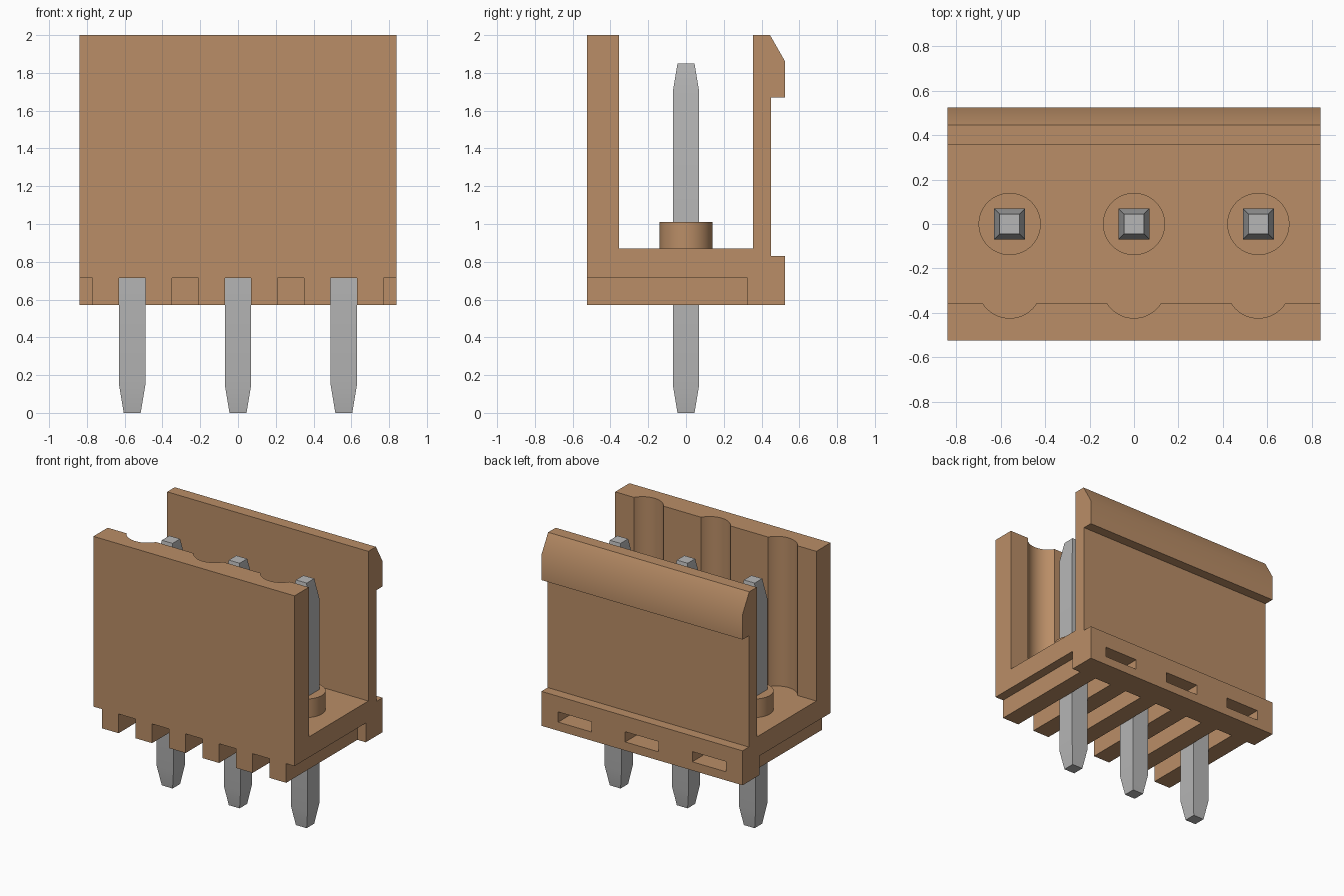
import bpy, bmesh, math
from mathutils import Matrix

if "Cube" in bpy.data.objects:
    bpy.data.objects.remove(bpy.data.objects["Cube"], do_unlink=True)


def material(name, rgb):
    m = bpy.data.materials.new(name)
    m.use_nodes = True
    m.diffuse_color = (*rgb, 1)
    m.node_tree.nodes["Principled BSDF"].inputs["Base Color"].default_value = (*rgb, 1)
    return m


TAN = material("tan plastic", (0.49, 0.27, 0.135))
METAL = material("grey metal", (0.47, 0.47, 0.47))
PITCH = 0.56
COLUMNS = [-PITCH, 0, PITCH]


def finish(name, bm, mat):
    """Turn a bmesh into a named object with one material."""
    bmesh.ops.recalc_face_normals(bm, faces=bm.faces)
    me = bpy.data.meshes.new(name)
    bm.to_mesh(me)
    bm.free()
    me.materials.append(mat)
    ob = bpy.data.objects.new(name, me)
    bpy.context.collection.objects.link(ob)
    return ob


def activate(ob):
    bpy.ops.object.select_all(action='DESELECT')
    ob.select_set(True)
    bpy.context.view_layer.objects.active = ob


def smooth(ob):
    activate(ob)
    bpy.ops.object.shade_smooth_by_angle(angle=math.radians(31))


def add_box(bm, x, y, z):
    """Box from (min, max) pairs."""
    mid = [(a + b) / 2 for a, b in (x, y, z)]
    size = [b - a for a, b in (x, y, z)]
    bmesh.ops.create_cube(bm, size=1, matrix=Matrix.Translation(mid) @ Matrix.Diagonal((*size, 1)))


def add_cylinder(bm, x, y, r, z0, z1):
    bmesh.ops.create_cone(bm, cap_ends=True, segments=64, radius1=r, radius2=r, depth=z1 - z0,
                          matrix=Matrix.Translation((x, y, (z0 + z1) / 2)))


def cut(ob, bm):
    """Subtract a bmesh from an object, then discard the cutter."""
    cutter = finish("cutter", bm, TAN)
    cutter.hide_render = True
    mod = ob.modifiers.new("cut", 'BOOLEAN')
    mod.operation, mod.solver, mod.object = 'DIFFERENCE', 'EXACT', cutter
    activate(ob)
    bpy.ops.object.modifier_apply(modifier=mod.name)
    bpy.data.objects.remove(cutter, do_unlink=True)


# Housing: side profile (y, z) extruded along x, with tall front wall and hooked back wall
profile = [(-0.525, 0.57), (0.525, 0.57), (0.525, 0.83), (0.45, 0.83), (0.45, 1.67),
           (0.525, 1.67), (0.525, 1.86), (0.445, 2.0), (0.355, 2.0), (0.355, 0.87),
           (-0.355, 0.87), (-0.355, 2.0), (-0.525, 2.0)]
bm = bmesh.new()
face = bm.faces.new([bm.verts.new((-0.84, y, z)) for y, z in profile])
ext = bmesh.ops.extrude_face_region(bm, geom=[face])
bmesh.ops.translate(bm, vec=(1.68, 0, 0),
                    verts=[v for v in ext["geom"] if isinstance(v, bmesh.types.BMVert)])
housing = finish("housing", bm, TAN)

# Rounded grooves in the inside of the front wall
bm = bmesh.new()
for x in COLUMNS:
    add_cylinder(bm, x, -0.28, 0.144, 0.87, 2.2)
cut(housing, bm)

# Channels under the base, open at the front, including half channels at both ends
bm = bmesh.new()
for i in range(-3, 4):
    x = i * PITCH / 2
    add_box(bm, (x - 0.07, x + 0.07), (-0.7, 0.325), (0.4, 0.715))
cut(housing, bm)

# Slots in the back of the base
bm = bmesh.new()
for x in COLUMNS:
    add_box(bm, (x - 0.14, x + 0.14), (0.32, 0.7), (0.635, 0.712))
cut(housing, bm)
smooth(housing)

# Round collars and square pins with tapered ends
for n, x in enumerate(COLUMNS, 1):
    bm = bmesh.new()
    add_cylinder(bm, x, 0, 0.14, 0.86, 1.01)
    smooth(finish(f"collar_{n}", bm, TAN))

    bm = bmesh.new()
    rings = []
    for h, z in ((0.045, 0), (0.07, 0.15), (0.07, 1.70), (0.045, 1.85)):
        rings.append([bm.verts.new((x + sx * h, sy * h, z))
                      for sx, sy in ((-1, -1), (1, -1), (1, 1), (-1, 1))])
    for a, b in zip(rings, rings[1:]):
        for i in range(4):
            j = (i + 1) % 4
            bm.faces.new((a[i], a[j], b[j], b[i]))
    bm.faces.new(rings[0])
    bm.faces.new(rings[-1])
    smooth(finish(f"pin_{n}", bm, METAL))
